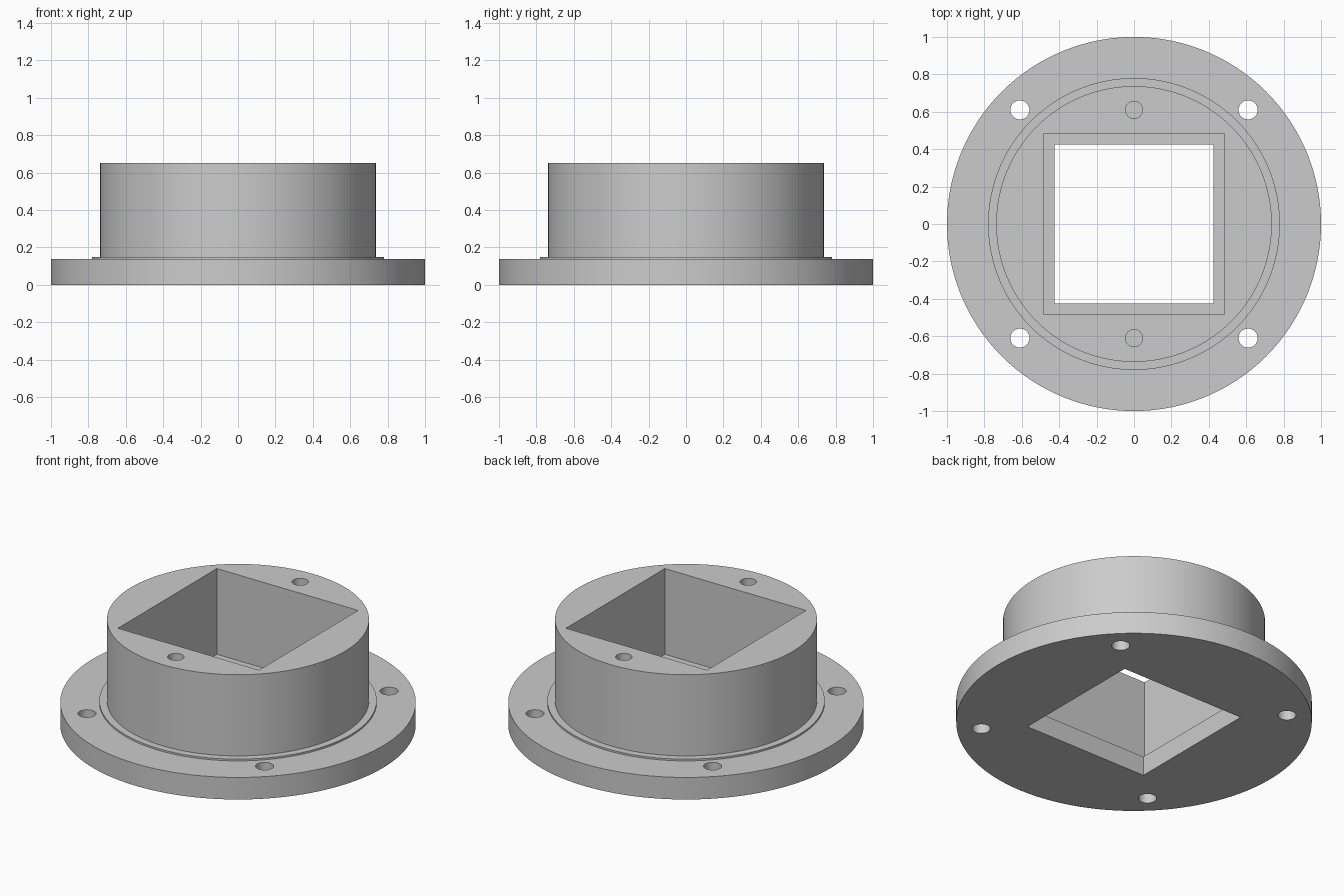
import bpy, bmesh, math
from mathutils import Matrix

if "Cube" in bpy.data.objects:
    bpy.data.objects.remove(bpy.data.objects["Cube"])

grey = bpy.data.materials.new("plain grey")
grey.diffuse_color = (0.6, 0.6, 0.6, 1)
grey.use_nodes = True
grey.node_tree.nodes["Principled BSDF"].inputs["Base Color"].default_value = grey.diffuse_color


def new_object(name, bm):
    bmesh.ops.recalc_face_normals(bm, faces=bm.faces)
    mesh = bpy.data.meshes.new(name)
    bm.to_mesh(mesh)
    bm.free()
    mesh.materials.append(grey)
    obj = bpy.data.objects.new(name, mesh)
    bpy.context.collection.objects.link(obj)
    return obj


def add_cylinder(bm, x, y, r, z0, z1, segments=48):
    bmesh.ops.create_cone(bm, cap_ends=True, segments=segments, radius1=r, radius2=r,
                          depth=z1 - z0, matrix=Matrix.Translation((x, y, (z0 + z1) / 2)))


def add_box(bm, half, z0, z1):
    m = Matrix.Translation((0, 0, (z0 + z1) / 2)) @ Matrix.Diagonal((2 * half, 2 * half, z1 - z0, 1))
    bmesh.ops.create_cube(bm, size=1, matrix=m)


def cut(body, bm):
    cutter = new_object("cutter", bm)
    cutter.hide_render = True
    mod = body.modifiers.new("cut", 'BOOLEAN')
    mod.operation = 'DIFFERENCE'
    mod.solver = 'EXACT'
    mod.object = cutter
    bpy.context.view_layer.objects.active = body
    bpy.ops.object.modifier_apply(modifier=mod.name)
    bpy.data.objects.remove(cutter)


# Turned body: wide flange, thin raised ring, tall boss
profile = [(0, 0), (1, 0), (1, 0.137), (0.78, 0.137), (0.78, 0.148),
           (0.737, 0.148), (0.737, 0.652), (0, 0.652)]
bm = bmesh.new()
verts = [bm.verts.new((r, 0, z)) for r, z in profile]
edges = [bm.edges.new(pair) for pair in zip(verts, verts[1:])]
bmesh.ops.spin(bm, geom=verts + edges, cent=(0, 0, 0), axis=(0, 0, 1),
               angle=math.tau, steps=128, use_merge=True)
bmesh.ops.remove_doubles(bm, verts=bm.verts, dist=1e-5)
body = new_object("flanged_socket", bm)

# Square opening: narrow at the bottom, wider above a small ledge
for half, z0, z1 in ((0.425, -0.1, 0.3), (0.485, 0.12, 0.8)):
    bm = bmesh.new()
    add_box(bm, half, z0, z1)
    cut(body, bm)

# Four through holes in the flange and two blind holes in the boss top
bm = bmesh.new()
for sx in (-1, 1):
    for sy in (-1, 1):
        add_cylinder(bm, 0.61 * sx, 0.61 * sy, 0.051, -0.1, 0.3)
for sy in (-1, 1):
    add_cylinder(bm, 0, 0.61 * sy, 0.046, 0.4, 0.8)
cut(body, bm)

bpy.ops.object.select_all(action='DESELECT')
body.select_set(True)
bpy.context.view_layer.objects.active = body
bpy.ops.object.shade_smooth_by_angle(angle=math.radians(30))
